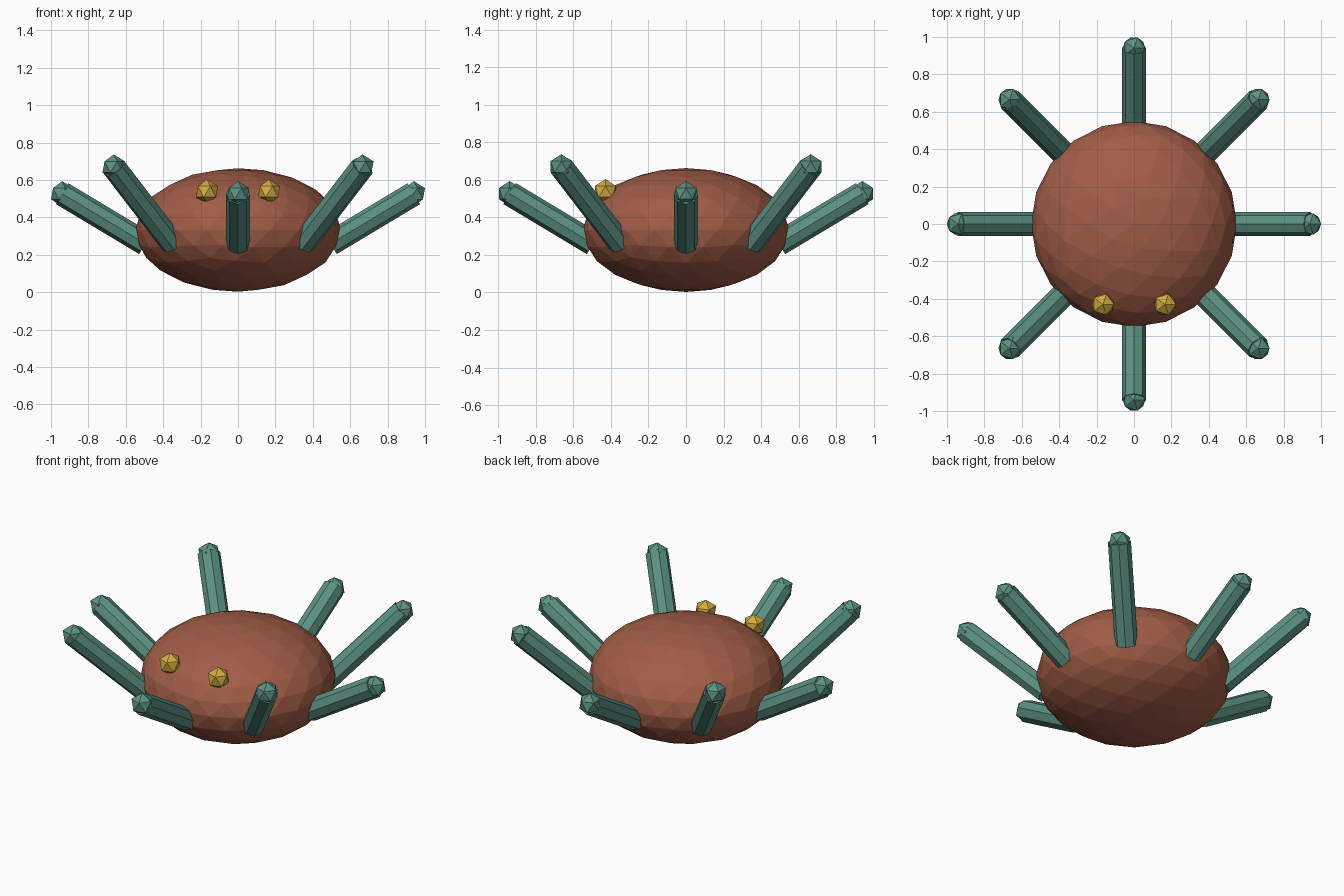
import bpy
import math
from mathutils import Vector

cube = bpy.data.objects.get("Cube")
if cube:
    bpy.data.objects.remove(cube, do_unlink=True)


def make_material(name, rgb):
    mat = bpy.data.materials.new(name)
    mat.use_nodes = True
    color = (*rgb, 1.0)
    mat.diffuse_color = color
    mat.node_tree.nodes["Principled BSDF"].inputs["Base Color"].default_value = color
    return mat


rust = make_material("rust brown", (0.36, 0.11, 0.063))
teal = make_material("muted teal", (0.107, 0.283, 0.223))
gold = make_material("gold", (0.66, 0.41, 0.05))


def finish(name, mat):
    obj = bpy.context.object
    obj.name = name
    obj.data.materials.append(mat)
    return obj


def ball(name, mat, center, radius, subdivisions=1):
    bpy.ops.mesh.primitive_ico_sphere_add(
        subdivisions=subdivisions, radius=radius, location=center)
    return finish(name, mat)


def rod(name, mat, start, end, radius):
    # Octagonal rod whose ridges face up, down and sideways
    axis = end - start
    bpy.ops.mesh.primitive_cylinder_add(
        vertices=8, radius=radius, depth=axis.length, location=(start + end) / 2)
    obj = finish(name, mat)
    obj.rotation_euler = axis.to_track_quat('Z', 'Y').to_euler()
    return obj


# Squashed faceted body
body = ball("body", rust, (0, 0, 0.333), 0.55, 3)
body.scale.z = 0.6

# Eight raised legs, alternating in height, each with a faceted tip
for i in range(8):
    angle = i * math.tau / 8
    out = Vector((math.cos(angle), math.sin(angle), 0))
    tip_height = 0.67 if i % 2 else 0.527
    start = out * 0.495 + Vector((0, 0, 0.26))
    end = out * 0.94 + Vector((0, 0, tip_height))
    rod(f"leg_{i + 1}", teal, start, end, 0.065)
    ball(f"leg_tip_{i + 1}", teal, end, 0.067)

# Eyes on the upper front
for side, x in (("left", 0.166), ("right", -0.166)):
    ball(f"{side}_eye", gold, (x, -0.43, 0.538), 0.066)
